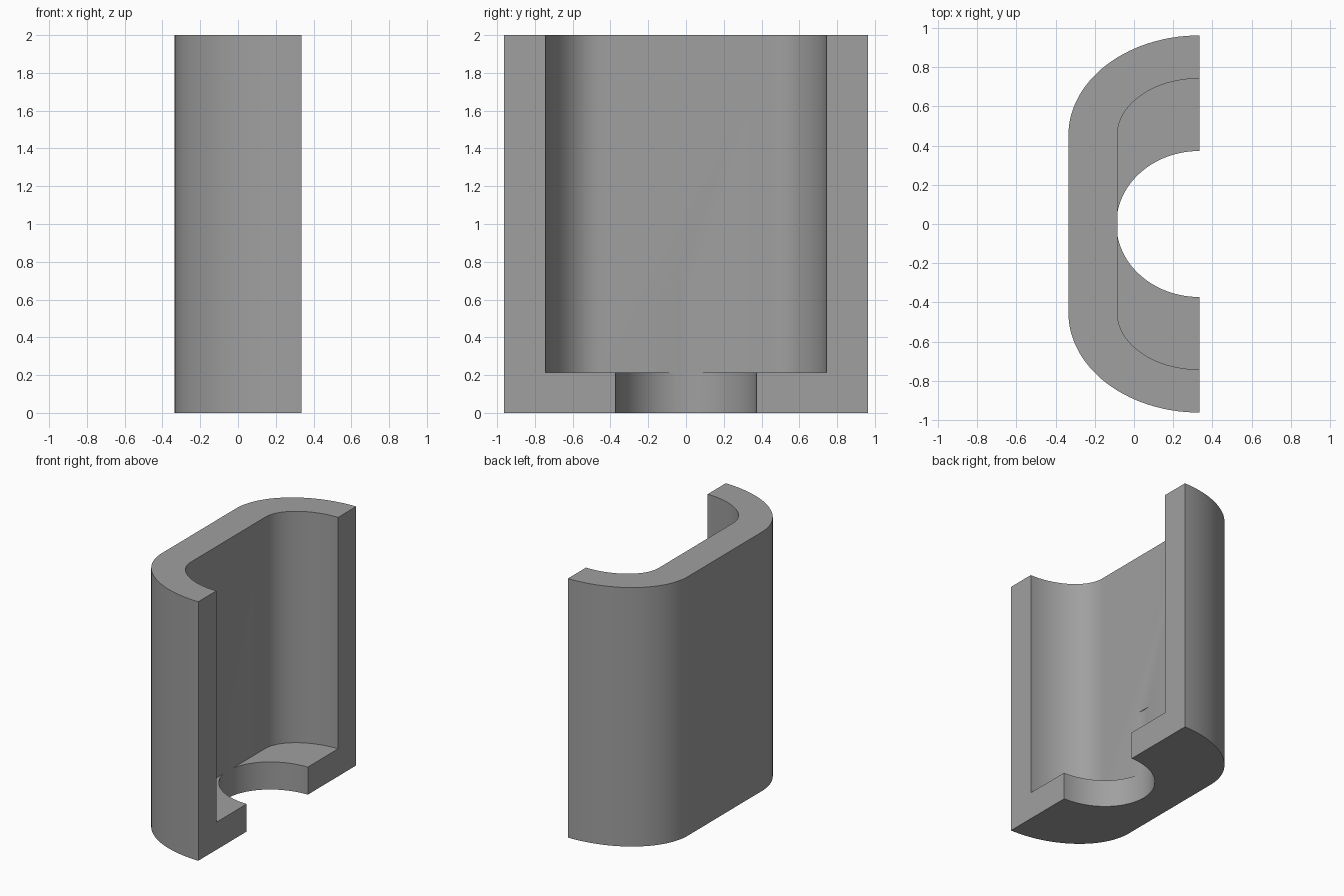
import bpy, bmesh, math

if "Cube" in bpy.data.objects:
    bpy.data.objects.remove(bpy.data.objects["Cube"], do_unlink=True)

CUT_X = 0.335   # plane of the open side
STEPS = 28


def half_oval(rx, ry, flat, overhang=0.0):
    """Half oval opening to +x, with a straight run of half-length flat."""
    pts = []
    for sign in (1, -1):
        arc = []
        for i in range(STEPS + 1):
            a = math.pi / 2 * i / STEPS
            arc.append((CUT_X - rx * math.sin(a), sign * (flat + ry * math.cos(a))))
        pts += arc if sign > 0 else arc[::-1]
    if flat == 0:
        pts.pop(STEPS)
    if overhang:
        y = flat + ry
        pts = [(CUT_X + overhang, y)] + pts + [(CUT_X + overhang, -y)]
    return pts


def prism(name, pts, z0, z1):
    bm = bmesh.new()
    face = bm.faces.new([bm.verts.new((x, y, z0)) for x, y in pts])
    top = bmesh.ops.extrude_face_region(bm, geom=[face])["geom"]
    bmesh.ops.translate(bm, vec=(0, 0, z1 - z0),
                        verts=[g for g in top if isinstance(g, bmesh.types.BMVert)])
    bmesh.ops.recalc_face_normals(bm, faces=bm.faces)
    mesh = bpy.data.meshes.new(name)
    bm.to_mesh(mesh)
    bm.free()
    obj = bpy.data.objects.new(name, mesh)
    bpy.context.collection.objects.link(obj)
    return obj


# Outer half shell, its cavity, and the round opening through the floor
shell = prism("half_shell", half_oval(0.67, 0.51, 0.453), 0, 2)
cutters = [
    prism("cavity_cutter", half_oval(0.42, 0.29, 0.453, 0.2), 0.213, 2.2),
    prism("floor_hole_cutter", half_oval(0.425, 0.373, 0, 0.2), -0.2, 0.72),
]

grey = bpy.data.materials.new("plain grey")
grey.use_nodes = True
grey.diffuse_color = (0.35, 0.35, 0.35, 1)
grey.node_tree.nodes["Principled BSDF"].inputs["Base Color"].default_value = (0.35, 0.35, 0.35, 1)
for obj in [shell] + cutters:
    obj.data.materials.append(grey)

bpy.ops.object.select_all(action="DESELECT")
bpy.context.view_layer.objects.active = shell
shell.select_set(True)
for cutter in cutters:
    cutter.hide_render = True
    mod = shell.modifiers.new(cutter.name, "BOOLEAN")
    mod.operation = "DIFFERENCE"
    mod.solver = "EXACT"
    mod.object = cutter
    bpy.ops.object.modifier_apply(modifier=mod.name)
    bpy.data.objects.remove(cutter, do_unlink=True)

bpy.ops.object.shade_smooth_by_angle(angle=math.radians(30))
